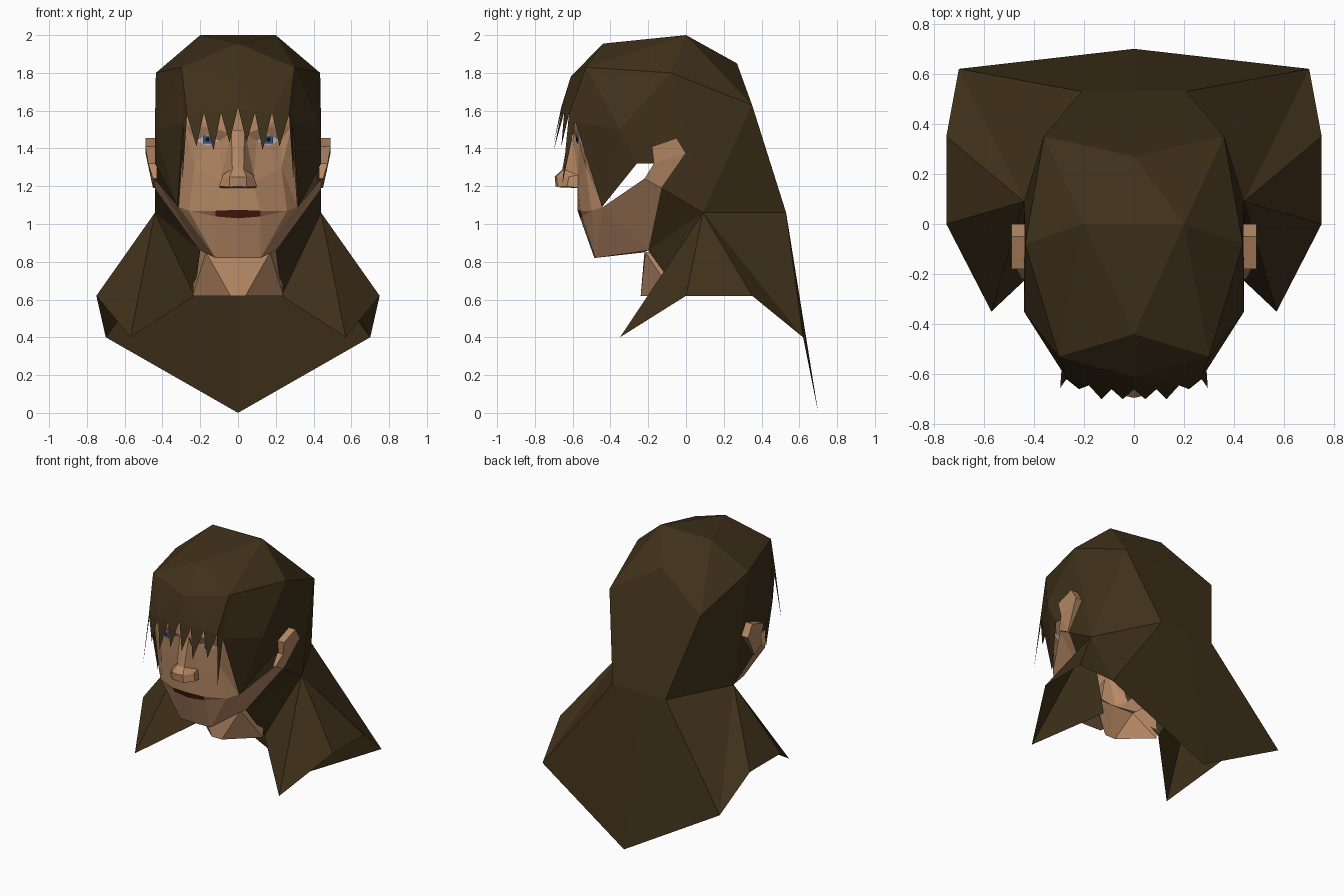
import bpy, bmesh
from mathutils import Vector

if "Cube" in bpy.data.objects:
    bpy.data.objects.remove(bpy.data.objects["Cube"])


def material(name, rgb):
    m = bpy.data.materials.new(name)
    m.diffuse_color = (*rgb, 1)
    m.use_nodes = True
    m.node_tree.nodes["Principled BSDF"].inputs["Base Color"].default_value = m.diffuse_color
    return m


HAIR = material("dark_hair", (0.05, 0.03, 0.01))
SKIN = material("skin", (0.47, 0.25, 0.13))
LIP = material("lip", (0.30, 0.13, 0.07))
MOUTH = material("mouth_dark", (0.07, 0.01, 0.005))
WHITE = material("eye_white", (0.75, 0.75, 0.75))
IRIS = material("iris_blue", (0.06, 0.10, 0.25))
PUPIL = material("pupil_black", (0.005, 0.005, 0.005))
MID = Vector((0, 0, 1.2))


def half_part(name, pts, faces, mat, mid=MID):
    """Flat-faced half part, faces turned outward, mirrored over x = 0."""
    bm = bmesh.new()
    v = {}
    for face in faces.split(","):
        keys = face.split()
        for k in keys:
            if k not in v:
                v[k] = bm.verts.new(pts[k])
        bm.faces.new([v[k] for k in keys])
    bm.normal_update()
    for f in bm.faces:
        if f.normal.dot(f.calc_center_median() - mid) < 0:
            f.normal_flip()
    me = bpy.data.meshes.new(name)
    bm.to_mesh(me)
    bm.free()
    me.materials.append(mat)
    ob = bpy.data.objects.new(name, me)
    bpy.context.collection.objects.link(ob)
    mod = ob.modifiers.new("mirror", "MIRROR")
    mod.use_axis[0] = True
    return ob


# Hair landmarks shared by the crown, the sides and the collar-length back
hair = dict(
    top0=(0, 0, 2), top=(0.20, 0, 2), back0=(0, 0.27, 1.85),
    front0=(0, -0.44, 1.955), front=(0.30, -0.53, 1.83), line0=(0, -0.61, 1.78),
    side=(0.435, -0.08, 1.80), rear=(0.36, 0.35, 1.63), rear0=(0, 0.35, 1.63),
    temple=(0.44, -0.35, 1.50), fringe=(0.29, -0.585, 1.54),
    burn=(0.32, -0.445, 1.09), notch=(0.44, -0.26, 1.32), ear=(0.44, -0.17, 1.32),
    lobe=(0.44, -0.13, 1.19), nape=(0.44, 0.09, 1.06),
    neck=(0.21, 0.53, 1.06), neck0=(0, 0.53, 1.06), jaw=(0.20, -0.20, 0.86),
    collar=(0.23, -0.03, 0.62), lock=(0.57, -0.35, 0.40),
    out1=(0.75, 0, 0.62), out2=(0.75, 0.35, 0.62),
    hem=(0.70, 0.62, 0.40), hem0=(0, 0.70, 0.0))

half_part("hair_crown", hair,
          "top0 top back0,top rear back0,top side rear,top front side,"
          "top0 front0 top,front0 front top,front0 line0 front,"
          "back0 rear rear0", HAIR)
half_part("hair_sides", hair,
          "front temple side,front fringe temple,fringe burn temple,"
          "temple burn notch,side temple notch ear,side ear lobe,"
          "side lobe nape,side nape rear", HAIR)
half_part("hair_back", hair,
          "rear0 rear neck neck0,rear nape neck,neck0 neck hem hem0,"
          "nape hem neck,nape out2 hem,nape out1 out2,nape lock out1,"
          "nape collar lock,nape jaw collar,nape lobe jaw", HAIR)

# Fringe: a band across the forehead ending in pointed strands
band = dict(a=hair["line0"], b=hair["front"], c=hair["fringe"],
            d=(0, -0.66, 1.62), e=(0.09, -0.66, 1.59), f=(0.18, -0.645, 1.59),
            g=(0.27, -0.62, 1.58))
half_part("fringe_band", band, "a d e,a e f,a f b,b f g,b g c", HAIR)
strands = [("d", "e", (0.045, -0.70, 1.43)), ("e", "f", (0.13, -0.70, 1.39)),
           ("f", "g", (0.22, -0.66, 1.41)), ("g", "c", (0.295, -0.655, 1.21))]
for i, (l, r, tip) in enumerate(strands):
    half_part(f"fringe_strand_{i + 1}", dict(l=band[l], r=band[r], t=tip),
              "l t r", HAIR)

# Face mask with eye and mouth openings
face = dict(
    b0=(0, -0.60, 1.62), b1=(0.27, -0.56, 1.60), br=(0.14, -0.595, 1.51),
    t=(0.285, -0.55, 1.52), e0=(0.04, -0.60, 1.48), e00=(0, -0.60, 1.48),
    ei=(0.10, -0.565, 1.44), eu=(0.16, -0.575, 1.475), eo=(0.225, -0.54, 1.44),
    el=(0.16, -0.56, 1.415), ck=(0.23, -0.53, 1.30), nb=(0.08, -0.575, 1.22),
    nm=(0, -0.57, 1.19), u0=(0, -0.575, 1.075), u1=(0.12, -0.56, 1.07),
    mc=(0.26, -0.50, 1.07), l0=(0, -0.56, 1.03), l1=(0.12, -0.55, 1.04),
    c0=(0, -0.485, 0.82), c1=(0.12, -0.48, 0.82), z=(0.315, -0.44, 1.09),
    lo=(0.44, -0.22, 1.24), bk=hair["lobe"], j=hair["jaw"], j0=(0, -0.22, 0.85))
half_part("face", face,
          "b0 br b1,b0 e0 br,b0 e00 e0,br t b1,e0 ei eu br,br eu eo t,"
          "e0 nb ei,ei nb ck el,el ck eo,eo ck t,t ck z,nb nm u0 u1,"
          "nb u1 mc ck,ck mc z,l0 c0 c1 l1,l1 c1 mc,mc c1 z,"
          "z c1 j,z j lo,lo j bk,c0 j0 j c1", SKIN)
half_part("lips", face, "u1 l1 mc", LIP)
half_part("mouth", face, "u0 l0 l1 u1", MOUTH)

# Eyes
half_part("eyes", face, "ei el eo eu", WHITE)
for name, r, dy, mat in (("irises", 0.022, 0.006, IRIS), ("pupils", 0.010, 0.009, PUPIL)):
    half_part(name, dict(a=(0.162 - r, -0.572 - dy, 1.447 - r), b=(0.162 + r, -0.563 - dy, 1.447 - r),
                         c=(0.162 + r, -0.563 - dy, 1.447 + r), d=(0.162 - r, -0.575 - dy, 1.447 + r)),
              "a b c d", mat)

# Nose
nose = dict(a0=(0, -0.615, 1.50), a=(0.035, -0.605, 1.49), m0=(0, -0.655, 1.29),
            m=(0.03, -0.65, 1.29), t0=(0, -0.695, 1.25), t=(0.045, -0.685, 1.25),
            u0=(0, -0.69, 1.20), u=(0.045, -0.68, 1.195), w=(0.10, -0.63, 1.20),
            x=(0.085, -0.62, 1.25), s=(0.085, -0.57, 1.26), k=(0.09, -0.565, 1.19),
            k0=(0, -0.565, 1.19))
half_part("nose", nose,
          "a0 m0 m a,m0 t0 t m,t0 u0 u t,t u w x,m t x,a m s,m x s,"
          "x w k s,u0 k0 k u,u k w", SKIN, Vector((0, -0.58, 1.3)))

# Ears: a side profile given thickness, thinning to the lobe
profile = [(-0.18, 1.41, 0.49), (-0.05, 1.455, 0.49), (0, 1.375, 0.49),
           (-0.13, 1.19, 0.45), (-0.22, 1.24, 0.45), (-0.17, 1.32, 0.475)]
ear = {}
n = len(profile)
for i, (y, z, x) in enumerate(profile):
    ear[f"i{i}"] = (0.43, y, z)
    ear[f"o{i}"] = (x, y, z)
rim = ",".join(f"i{i} o{i} o{(i + 1) % n} i{(i + 1) % n}" for i in range(n))
half_part("ears", ear, rim + ",o0 o1 o2 o5,o5 o2 o3,o5 o3 o4", SKIN,
          Vector((0.44, -0.11, 1.33)))

# Neck
neck = dict(a0=(0, -0.22, 0.85), a=(0.17, -0.215, 0.85), b0=(0, -0.24, 0.62),
            b=(0.04, -0.24, 0.62), c=(0.24, -0.06, 0.62), d=(0.22, -0.03, 0.88))
half_part("neck", neck, "a0 b0 b a,a b c,a c d", SKIN, Vector((0, 0, 0.75)))
